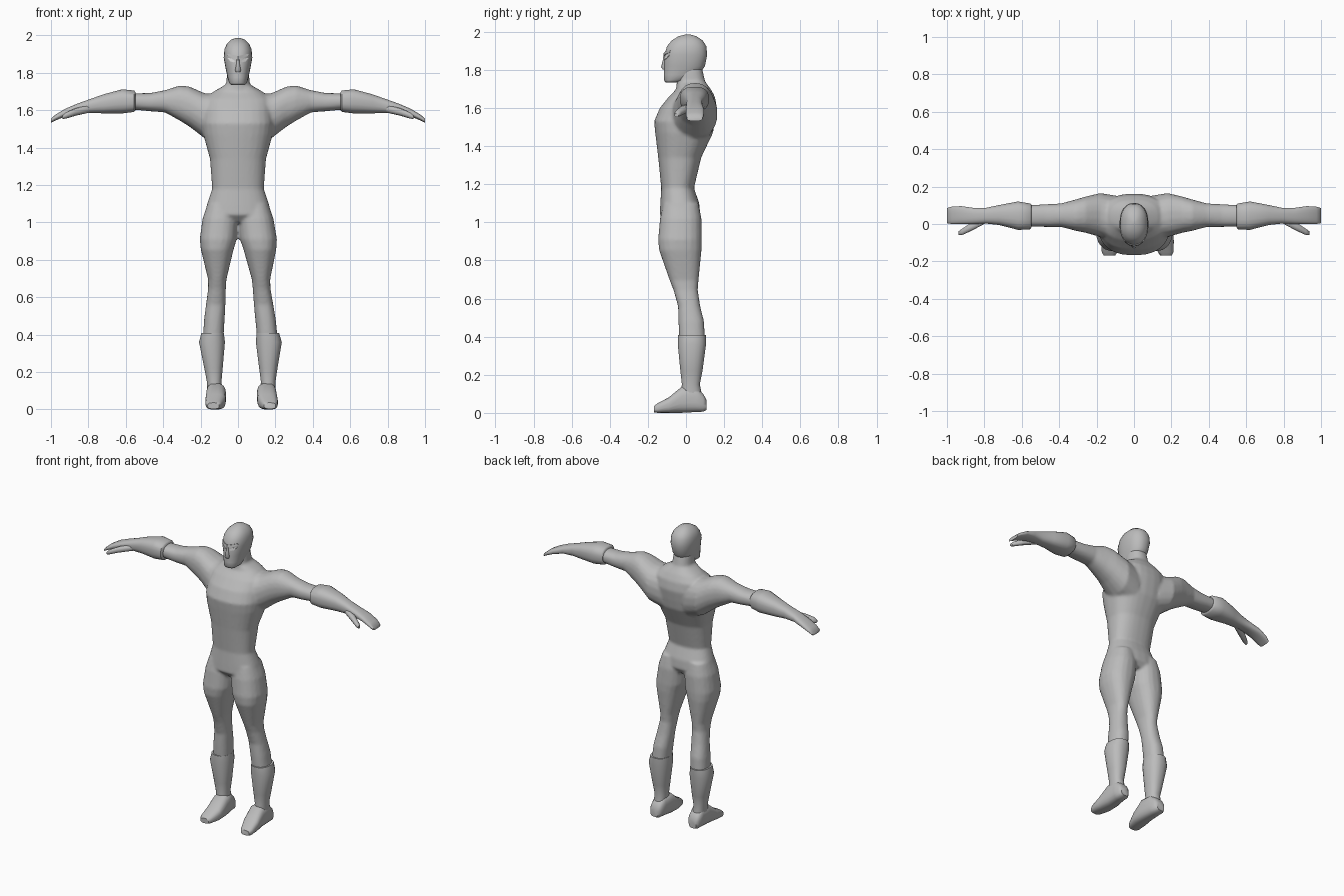
import bpy, bmesh, math
from mathutils import Vector
from mathutils.bvhtree import BVHTree


def material(name, rgb):
    m = bpy.data.materials.new(name)
    m.diffuse_color = (*rgb, 1)
    return m


GREY = material("suit grey", (0.5, 0.5, 0.5))
WHITE = material("eye white", (0.9, 0.9, 0.9))


def loft(bm, sections, axis, p=2.3, n=20, side=1, shear=0.0):
    """Skin superellipse rings. Section = (t, a0, a1, b0, b1); t runs along axis."""
    others = [i for i in range(3) if i != axis]
    rings = []
    for t, a0, a1, b0, b1 in sections:
        ring = []
        for k in range(n):
            ang = 2 * math.pi * (k + 0.5) / n
            c, s = math.cos(ang), math.sin(ang)
            c = math.copysign(abs(c) ** (2 / p), c)
            s = math.copysign(abs(s) ** (2 / p), s)
            co = [0, 0, 0]
            co[axis] = t
            co[others[0]] = (a0 + a1) / 2 + c * (a1 - a0) / 2
            co[others[1]] = (b0 + b1) / 2 + s * (b1 - b0) / 2
            x = co[0] * side + shear * max(0, 1 - co[2])
            ring.append(bm.verts.new((x, co[1], co[2])))
        rings.append(ring)
    for r0, r1 in zip(rings, rings[1:]):
        for k in range(n):
            j = (k + 1) % n
            bm.faces.new((r0[k], r0[j], r1[j], r1[k]))
    bm.faces.new(rings[0])
    bm.faces.new(rings[-1])


def finish(bm, name, mat=GREY, voxel=0, smooth=0, angle=50):
    bmesh.ops.recalc_face_normals(bm, faces=bm.faces)
    me = bpy.data.meshes.new(name)
    bm.to_mesh(me)
    bm.free()
    me.materials.append(mat)
    ob = bpy.data.objects.new(name, me)
    bpy.context.collection.objects.link(ob)
    for o in bpy.context.selected_objects:
        o.select_set(False)
    ob.select_set(True)
    bpy.context.view_layer.objects.active = ob
    if voxel:  # fuse overlapping lofts into one skin
        r = ob.modifiers.new("fuse", 'REMESH')
        r.mode, r.voxel_size, r.use_smooth_shade = 'VOXEL', voxel, True
        s = ob.modifiers.new("soften", 'SMOOTH')
        s.factor, s.iterations = 0.5, smooth
    else:
        bpy.ops.object.shade_smooth_by_angle(angle=math.radians(angle))
    return ob


def sym(z, w, y0, y1):
    return (z, -w, w, y0, y1)


# body: torso, neck, thighs and upper arms fused together
bm = bmesh.new()
loft(bm, [sym(*s) for s in (
    (1.0, .09, -.10, .05), (1.04, .18, -.138, .075), (1.1, .165, -.135, .07),
    (1.18, .138, -.13, .042), (1.34, .15, -.146, .08), (1.47, .186, -.162, .142),
    (1.53, .192, -.168, .153), (1.6, .187, -.138, .163), (1.66, .18, -.09, .152),
    (1.70, .13, -.05, .13), (1.74, .06, -.045, .1))], 2, p=2.4, n=28)
loft(bm, [sym(*s) for s in ((1.66, .1, -.06, .12), (1.72, .066, -.05, .105),
                            (1.81, .057, -.048, .085))], 2)
THIGH = [(1.10, .02, .163, -.12, .066), (1.02, .0, .19, -.137, .082),
         (.91, .008, .207, -.147, .084), (.855, .026, .202, -.142, .082),
         (.695, .068, .166, -.086, .066), (.645, .072, .167, -.066, .062),
         (.56, .076, .18, -.042, .075), (.48, .082, .192, -.04, .095),
         (.38, .09, .2, -.035, .1)]
ARM = [(.08, -.10, .15, 1.41, 1.68), (.18, -.07, .166, 1.45, 1.692),
       (.26, -.047, .147, 1.512, 1.727), (.31, -.037, .132, 1.543, 1.733),
       (.39, -.016, .11, 1.588, 1.707), (.47, -.016, .106, 1.594, 1.692),
       (.58, -.014, .1, 1.605, 1.69)]
for s in (-1, 1):
    loft(bm, THIGH, 2, side=s, shear=.02)
    loft(bm, ARM, 0, side=s)
finish(bm, "body", voxel=.009, smooth=5)

# boots: shin and foot
SHIN = [(.41, .087, .208, -.043, .107), (.36, .082, .222, -.044, .106),
        (.22, .097, .196, -.03, .087), (.15, .105, .184, -.022, .073),
        (.09, .1, .184, -.03, .085), (.03, .1, .18, -.02, .09)]
FOOT = [(-.168, .12, .182, .003, .036), (-.15, .108, .192, 0, .05),
        (-.09, .086, .194, 0, .082), (-.02, .082, .188, 0, .14),
        (.05, .094, .186, .004, .14), (.09, .1, .182, .006, .1),
        (.107, .115, .17, .015, .07)]
# gloves: forearm cuff, flat hand and thumb
GLOVE = [(.548, -.018, .104, 1.6, 1.697), (.556, -.03, .11, 1.59, 1.706),
         (.62, -.032, .121, 1.582, 1.712), (.72, -.006, .102, 1.583, 1.685),
         (.79, .002, .087, 1.584, 1.66), (.86, 0, .087, 1.582, 1.635),
         (.925, 0, .096, 1.566, 1.607), (.975, 0, .093, 1.545, 1.577),
         (1.0, .004, .086, 1.532, 1.555)]
THUMB = [(.79, .005, .045, 1.588, 1.63), (.87, -.038, .008, 1.57, 1.61),
         (.92, -.06, -.025, 1.555, 1.588), (.937, -.06, -.038, 1.553, 1.573)]
for s, label in ((-1, "right"), (1, "left")):
    bm = bmesh.new()
    loft(bm, SHIN, 2, side=s, shear=.02)
    loft(bm, FOOT, 1, p=2.8, side=s, shear=.02)
    finish(bm, label + "_boot")
    bm = bmesh.new()
    loft(bm, GLOVE, 0, p=2.6, side=s)
    loft(bm, THUMB, 0, n=10, side=s)
    finish(bm, label + "_glove")

# head
bm = bmesh.new()
loft(bm, [sym(*s) for s in (
    (1.735, .036, -.108, -.05), (1.746, .048, -.116, .01), (1.775, .056, -.117, .07),
    (1.82, .066, -.114, .1), (1.88, .077, -.113, .112), (1.925, .073, -.1, .107),
    (1.955, .06, -.075, .088), (1.977, .036, -.04, .055),
    (1.987, .01, 0, .02))], 2, p=2.3, n=28)
bm.normal_update()
tree = BVHTree.FromBMesh(bm)
finish(bm, "head", angle=70)


def face_plate(name, outline, depth, mat):
    """Plate laid on the face from an outline of (x, z) points, both sides."""
    bm = bmesh.new()
    for s in (-1, 1):
        verts = []
        for x, z in outline:
            hit = tree.ray_cast(Vector((s * x, -1, z)), Vector((0, 1, 0)))[0]
            verts.append(bm.verts.new(hit - Vector((0, depth, 0))))
        back = [bm.verts.new(v.co + Vector((0, depth + .008, 0))) for v in verts]
        bm.faces.new(verts)
        bm.faces.new(back)
        for k in range(len(verts)):
            j = (k + 1) % len(verts)
            bm.faces.new((verts[k], verts[j], back[j], back[k]))
    finish(bm, name, mat, angle=30)


# mask details: brow, slanted eyes, nose
face_plate("brow", [(.004, 1.874), (.03, 1.881), (.058, 1.893), (.056, 1.902),
                    (.028, 1.896), (.004, 1.89)], .006, GREY)
face_plate("eyes", [(.013, 1.862), (.025, 1.856), (.042, 1.861), (.056, 1.879),
                    (.035, 1.877)], .004, WHITE)
bm = bmesh.new()
loft(bm, [sym(*s) for s in ((1.89, .007, -.117, -.09), (1.85, .009, -.122, -.09),
                            (1.815, .016, -.131, -.09), (1.803, .013, -.122, -.09))],
     2, n=10)
finish(bm, "nose")
